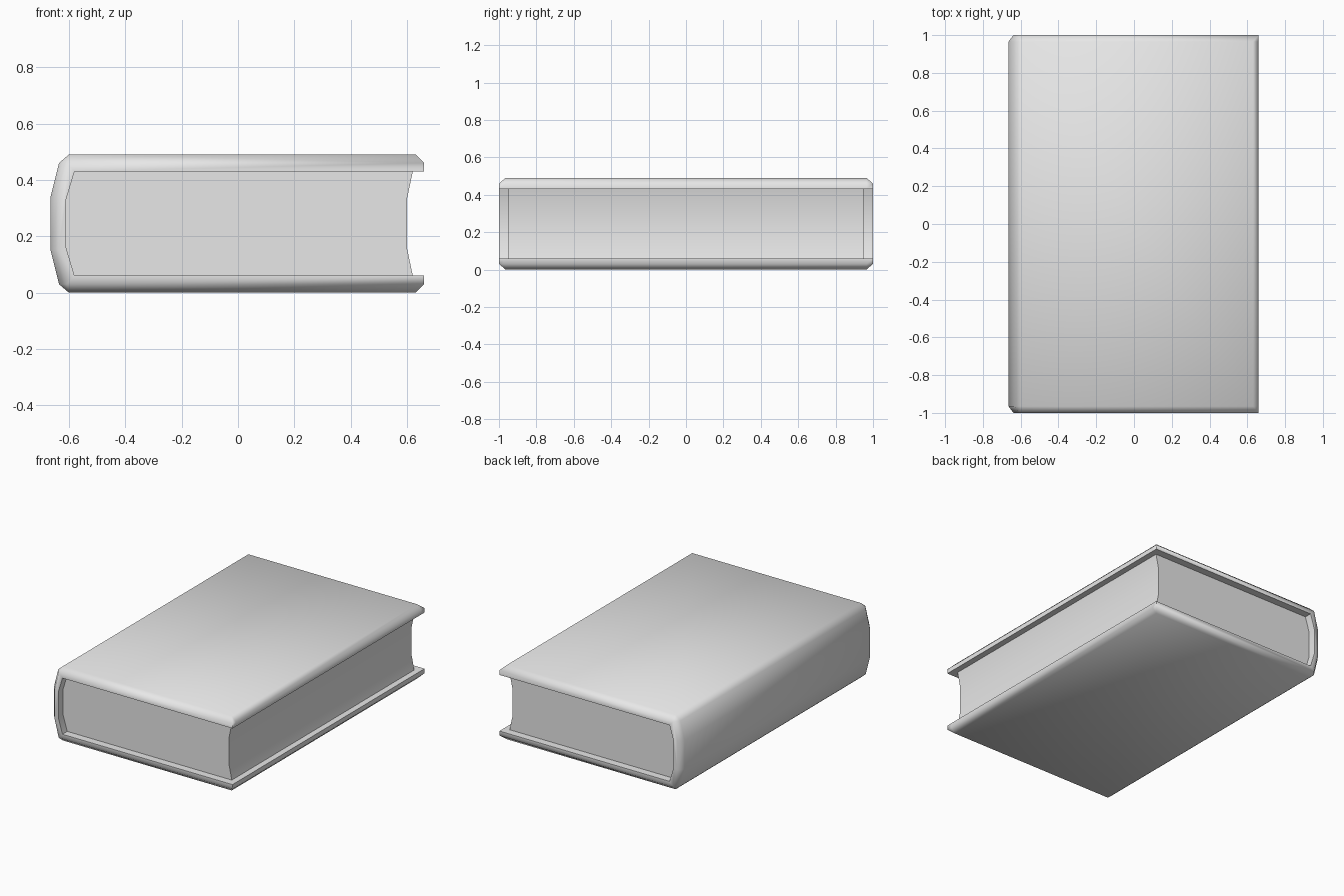
import bpy, bmesh, math

if "Cube" in bpy.data.objects:
    bpy.data.objects.remove(bpy.data.objects["Cube"], do_unlink=True)

MID = 0.245  # height of the horizontal symmetry plane

grey = bpy.data.materials.new("light_grey")
grey.use_nodes = True
grey.diffuse_color = (0.8, 0.8, 0.8, 1)
grey.node_tree.nodes["Principled BSDF"].inputs["Base Color"].default_value = (0.8, 0.8, 0.8, 1)


def mirrored(upper):
    """Complete a profile by reflecting its upper half about the mid height."""
    return upper + [(x, 2 * MID - z) for x, z in reversed(upper)]


def loft(name, sections, smooth_angle):
    """Skin closed x-z profiles placed along y and cap both ends."""
    bm = bmesh.new()
    rings = [[bm.verts.new((x, y, z)) for x, z in profile] for y, profile in sections]
    n = len(rings[0])
    for a, b in zip(rings, rings[1:]):
        for i in range(n):
            j = (i + 1) % n
            bm.faces.new((a[i], a[j], b[j], b[i]))
    bm.faces.new(rings[0])
    bm.faces.new(rings[-1])
    bmesh.ops.remove_doubles(bm, verts=bm.verts[:], dist=0.0005)
    bmesh.ops.recalc_face_normals(bm, faces=bm.faces[:])
    mesh = bpy.data.meshes.new(name)
    bm.to_mesh(mesh)
    bm.free()
    mesh.materials.append(grey)
    obj = bpy.data.objects.new(name, mesh)
    bpy.context.collection.objects.link(obj)
    bpy.ops.object.select_all(action="DESELECT")
    obj.select_set(True)
    bpy.context.view_layer.objects.active = obj
    bpy.ops.object.shade_smooth_by_angle(angle=math.radians(smooth_angle))
    return obj


# Hard cover: C-shaped wrap with chamfered outer edges and a rounded spine
inner = [(-0.61, 0.16), (-0.58, 0.06), (0.66, 0.06)]
inner = list(reversed(inner)) + [(x, 2 * MID - z) for x, z in inner]
outer_full = mirrored([(0.66, 0.43), (0.66, 0.46), (0.63, 0.49),
                       (-0.60, 0.49), (-0.635, 0.46), (-0.665, 0.34)])
outer_end = mirrored([(0.66, 0.43), (0.66, 0.46), (0.66, 0.46),
                      (-0.607, 0.46), (-0.607, 0.46), (-0.638, 0.34)])
full = outer_full + inner[1:-1]
end = outer_end + inner[1:-1]
loft("cover", [(-1, end), (-0.965, full), (0.965, full), (1, end)], 60)

# Page block: rounded at the spine, hollow at the fore edge
pages = mirrored([(0.60, 0.335), (0.62, 0.43), (-0.58, 0.43), (-0.61, 0.33)])
loft("pages", [(-0.95, pages), (0.95, pages)], 40)
